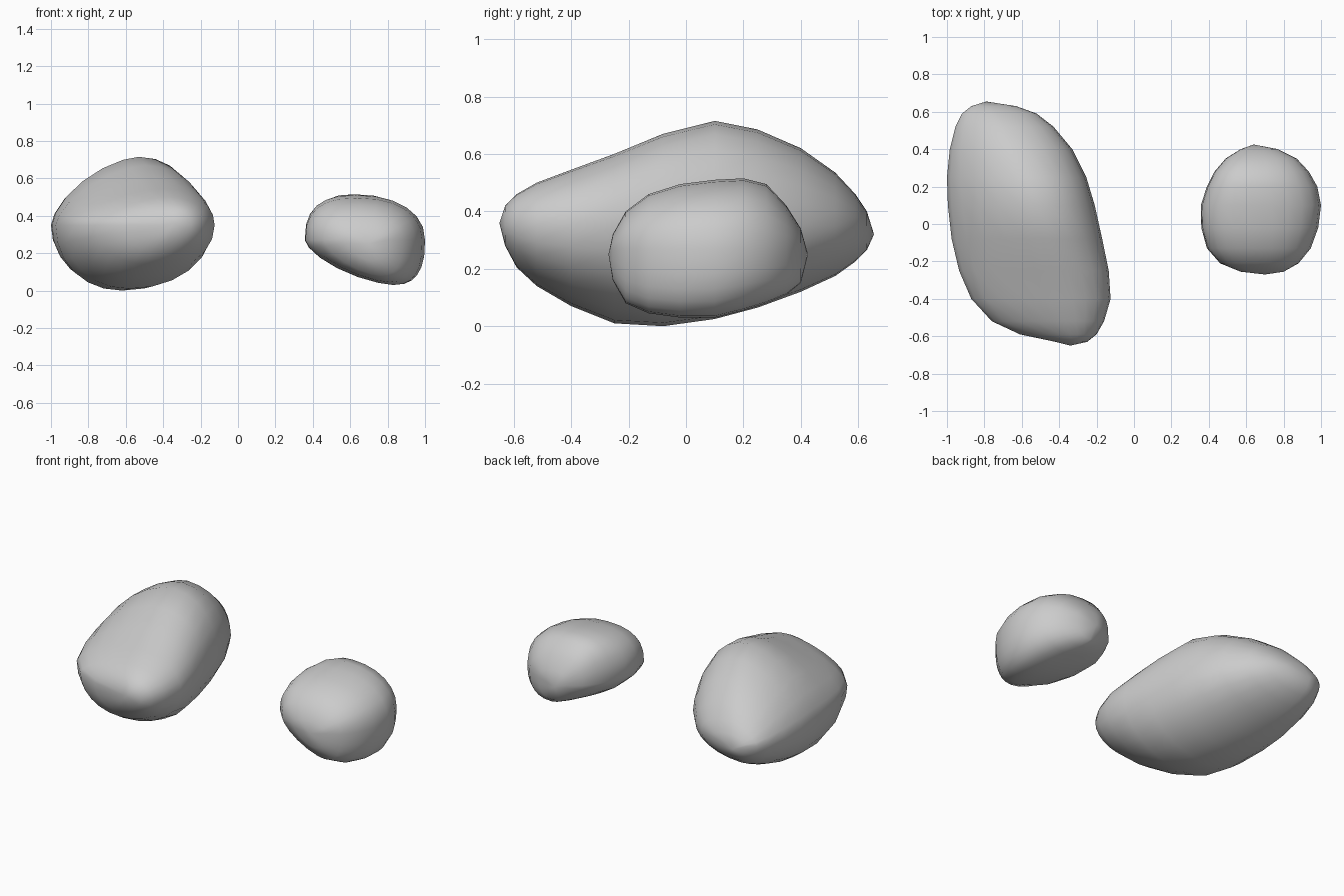
import bpy, bmesh
from math import cos, sin, pi

SEGMENTS = 24


def rock(name, front, back, mid_z, powers, rings):
    """Loft rounded stone sections along y and close them with a point at each end.
    ring: y, x left, x right, z bottom, z top, x of crest, x of keel
    powers: roundness of upper right, upper left, lower left, lower right quarter"""
    bm = bmesh.new()
    loops = []
    for y, xl, xr, zb, zt, xt, xb in rings:
        loop = []
        for i in range(SEGMENTS):
            a = 2 * pi * i / SEGMENTS
            c, s = cos(a), sin(a)
            p = powers[i * 4 // SEGMENTS]
            u, v = abs(c) ** (2 / p), abs(s) ** (2 / p)
            xc = xt if s >= 0 else xb
            x = xc + u * ((xr if c >= 0 else xl) - xc)
            z = mid_z + v * ((zt if s >= 0 else zb) - mid_z)
            loop.append(bm.verts.new((x, y, z)))
        loops.append(loop)
    tip_a, tip_b = bm.verts.new(front), bm.verts.new(back)
    for i in range(SEGMENTS):
        j = (i + 1) % SEGMENTS
        for la, lb in zip(loops, loops[1:]):
            bm.faces.new((la[i], la[j], lb[j], lb[i]))
        bm.faces.new((tip_a, loops[0][j], loops[0][i]))
        bm.faces.new((tip_b, loops[-1][i], loops[-1][j]))
    bmesh.ops.recalc_face_normals(bm, faces=bm.faces)
    for f in bm.faces:
        f.smooth = True
    me = bpy.data.meshes.new(name)
    bm.to_mesh(me)
    bm.free()
    ob = bpy.data.objects.new(name, me)
    bpy.context.collection.objects.link(ob)
    return ob


# Large long boulder on the left, with a slanted front-left top plane
rock("large_rock", (-0.34, -0.65, 0.36), (-0.79, 0.655, 0.32), 0.35,
     (2.1, 1.58, 2.1, 2.05), [
    (-0.63, -0.42, -0.25, 0.28, 0.42, -0.33, -0.36),
    (-0.59, -0.61, -0.20, 0.205, 0.46, -0.34, -0.42),
    (-0.52, -0.76, -0.16, 0.14, 0.50, -0.37, -0.48),
    (-0.40, -0.87, -0.125, 0.07, 0.545, -0.40, -0.54),
    (-0.25, -0.935, -0.135, 0.01, 0.60, -0.44, -0.58),
    (-0.08, -0.975, -0.17, 0.0, 0.67, -0.49, -0.62),
    (0.10, -0.995, -0.21, 0.025, 0.715, -0.53, -0.65),
    (0.25, -1.0, -0.255, 0.065, 0.685, -0.57, -0.69),
    (0.40, -0.985, -0.33, 0.12, 0.62, -0.64, -0.73),
    (0.52, -0.955, -0.43, 0.175, 0.535, -0.69, -0.76),
    (0.59, -0.92, -0.52, 0.225, 0.46, -0.73, -0.78),
    (0.63, -0.87, -0.63, 0.265, 0.40, -0.76, -0.79)])

# Small round stone on the right, with a keel at its lower right
rock("small_rock", (0.70, -0.27, 0.25), (0.64, 0.425, 0.25), 0.27,
     (2.2, 2.6, 1.5, 2.6), [
    (-0.255, 0.57, 0.80, 0.16, 0.32, 0.68, 0.71),
    (-0.21, 0.46, 0.88, 0.08, 0.40, 0.66, 0.76),
    (-0.13, 0.39, 0.945, 0.045, 0.46, 0.65, 0.81),
    (-0.02, 0.36, 0.985, 0.03, 0.495, 0.64, 0.83),
    (0.10, 0.357, 1.0, 0.03, 0.51, 0.63, 0.83),
    (0.20, 0.39, 0.98, 0.055, 0.515, 0.62, 0.80),
    (0.28, 0.43, 0.935, 0.08, 0.495, 0.62, 0.76),
    (0.35, 0.49, 0.87, 0.11, 0.42, 0.64, 0.71),
    (0.40, 0.57, 0.77, 0.15, 0.34, 0.65, 0.67)])
